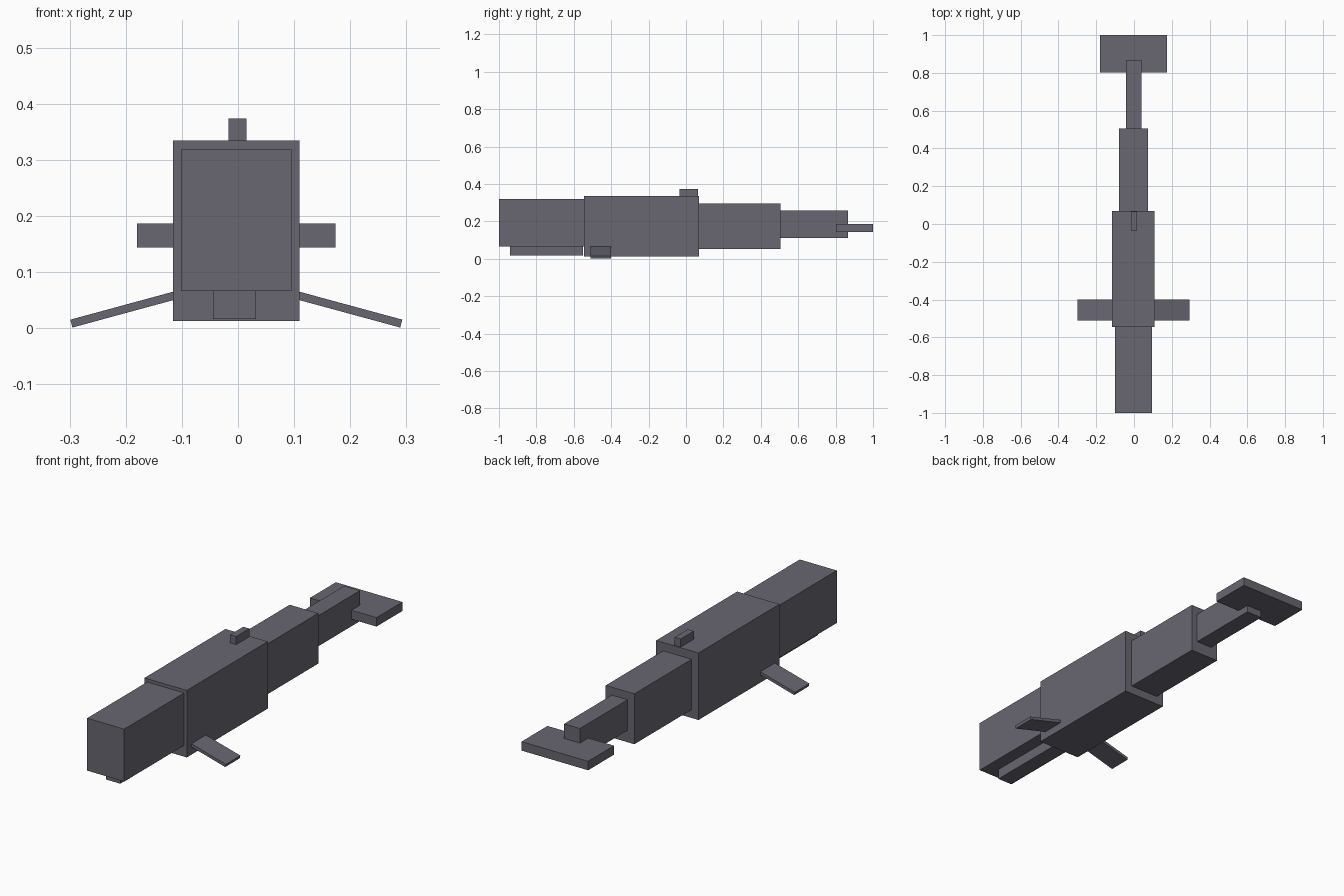
import bpy
import math
from mathutils import Matrix, Vector

cube = bpy.data.objects.get("Cube")
if cube:
    bpy.data.objects.remove(cube, do_unlink=True)

# Single slate grey skin
skin = bpy.data.materials.new("slate grey")
skin.use_nodes = True
colour = (0.138, 0.135, 0.165, 1)
skin.diffuse_color = colour
skin.node_tree.nodes["Principled BSDF"].inputs["Base Color"].default_value = colour

MID = -0.003  # centre line of the body


def block(name, centre, size, roll=0.0):
    """Box of a given size, rolled about the y axis."""
    bpy.ops.mesh.primitive_cube_add(size=1)
    ob = bpy.context.object
    ob.name = ob.data.name = name
    ob.data.transform(Matrix.Diagonal((*size, 1)))
    ob.location = centre
    ob.rotation_euler = (0, roll, 0)
    ob.data.materials.append(skin)
    return ob


def span(name, width, y, z, x=MID):
    """Box centred on x, given its y and z ranges."""
    return block(name, (x, sum(y) / 2, sum(z) / 2),
                 (width, y[1] - y[0], z[1] - z[0]))


# Body, from the nose to the tail
span("head", 0.197, (-1.0, -0.545), (0.067, 0.319))
span("lower_jaw", 0.077, (-0.94, -0.55), (0.017, 0.067), -0.006)
span("body", 0.225, (-0.545, 0.07), (0.013, 0.335))
span("dorsal_fin", 0.032, (-0.035, 0.065), (0.335, 0.374), -0.001)
span("tail_base", 0.152, (0.07, 0.505), (0.053, 0.295))
span("tail_tip", 0.084, (0.505, 0.867), (0.11, 0.257), -0.001)
span("tail_fluke", 0.354, (0.803, 1.0), (0.144, 0.187))

# Flippers drooping from both sides of the body
DROOP = math.radians(15.2)
LENGTH, THICK = 0.195, 0.0145
for side, name in ((1, "left_flipper"), (-1, "right_flipper")):
    tip = Vector((MID + side * 0.294, -0.455, 0.0085))
    inward = Vector((-side * math.cos(DROOP), 0, math.sin(DROOP)))
    block(name, tip + inward * LENGTH / 2, (LENGTH, 0.11, THICK), side * DROOP)
